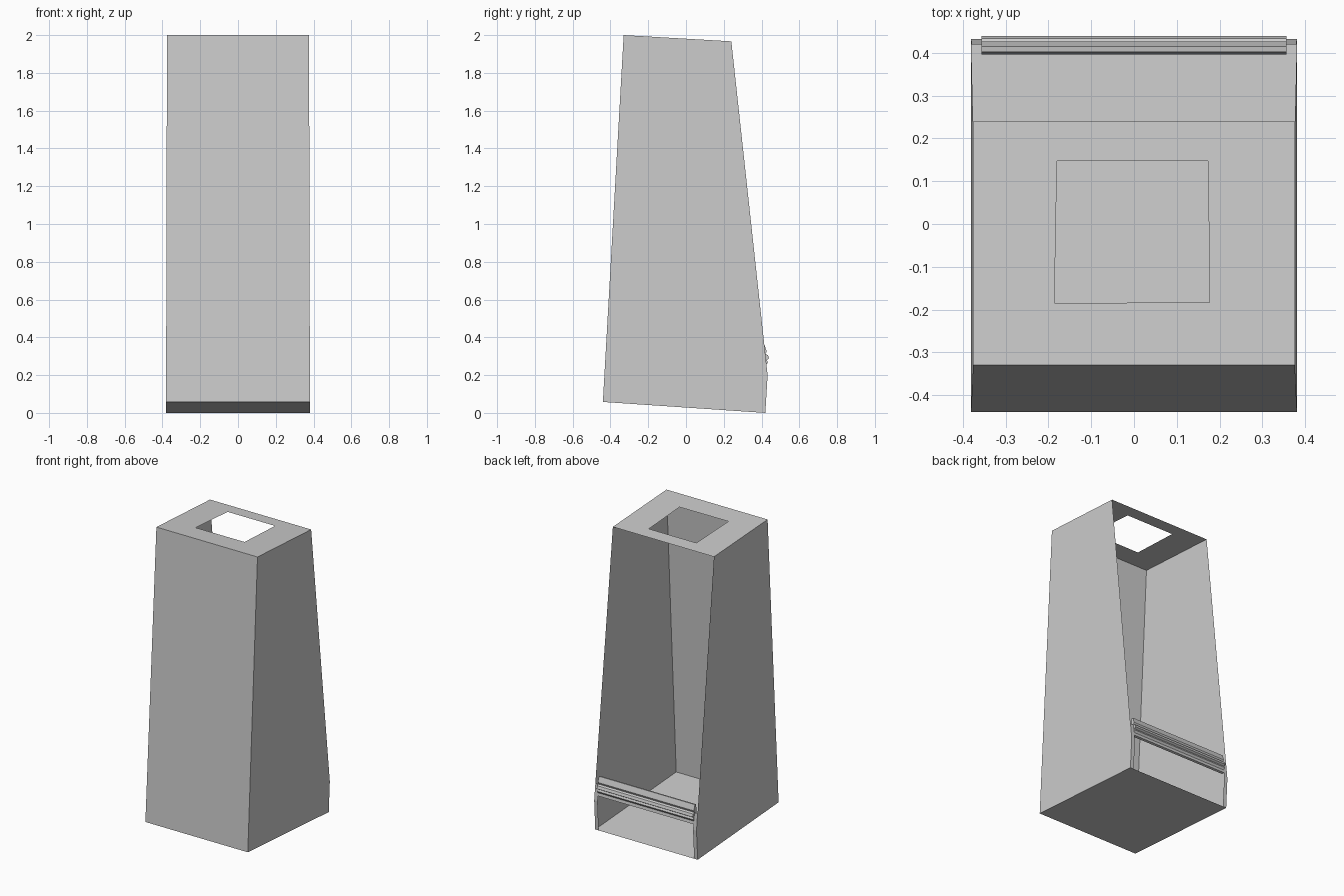
import bpy, bmesh

if "Cube" in bpy.data.objects:
    bpy.data.objects.remove(bpy.data.objects["Cube"])

HW_BOTTOM, HW_TOP = 0.381, 0.376
# side outline (y, z)
FB, BB, BK, BT, FT = (-0.44, 0.058), (0.42, 0.0), (0.432, 0.2), (0.24, 1.967), (-0.33, 2.0)


def add_mesh(name, polys):
    bm = bmesh.new()
    for p in polys:
        bm.faces.new([bm.verts.new(v) for v in p])
    bmesh.ops.remove_doubles(bm, verts=bm.verts, dist=1e-5)
    bmesh.ops.recalc_face_normals(bm, faces=bm.faces)
    me = bpy.data.meshes.new(name)
    bm.to_mesh(me)
    bm.free()
    ob = bpy.data.objects.new(name, me)
    bpy.context.collection.objects.link(ob)
    return ob


def pt(side, yz):
    hw = HW_BOTTOM + (HW_TOP - HW_BOTTOM) * yz[1] / 2
    return (side * hw, yz[0], yz[1])


def strip(a, b):
    return [pt(-1, a), pt(1, a), pt(1, b), pt(-1, b)]


def top_z(y):
    return FT[1] + (BT[1] - FT[1]) * (y - FT[0]) / (BT[0] - FT[0])


# top ring around the square opening
outer = [pt(-1, FT), pt(1, FT), pt(1, BT), pt(-1, BT)]
hole = [(x, y, top_z(y)) for x, y in
        ((-0.186, -0.185), (0.177, -0.183), (0.173, 0.147), (-0.18, 0.147))]
ring = [[outer[i], outer[(i + 1) % 4], hole[(i + 1) % 4], hole[i]] for i in range(4)]

# thin open-backed shell: sides, front, floor, top
sides = [[pt(s, p) for p in (FB, BB, BK, BT, FT)] for s in (-1, 1)]
add_mesh("cabinet_shell", sides + [strip(FB, FT), strip(FB, BB)] + ring)

# ridged rail across the back
profile = [(0.402, 0.36), (0.415, 0.362), (0.427, 0.325), (0.421, 0.312), (0.434, 0.306),
           (0.44, 0.288), (0.428, 0.28), (0.434, 0.268), (0.425, 0.255), (0.428, 0.235),
           (0.412, 0.232), (0.396, 0.25)]
n = len(profile)
ends = [[(x, y, z) for y, z in profile] for x in (-0.357, 0.357)]
quads = [[ends[0][i], ends[0][(i + 1) % n], ends[1][(i + 1) % n], ends[1][i]] for i in range(n)]
add_mesh("back_rail", ends + quads)

# narrow lips below the rail at both side edges
lips = []
for s in (-1, 1):
    for a, b in ((BB, BK), (BK, (0.42, 0.31))):
        pa, pb = pt(s, a), pt(s, b)
        lips.append([pa, (s * 0.355, a[0], a[1]), (s * 0.355, b[0], b[1]), pb])
add_mesh("back_lips", lips)
